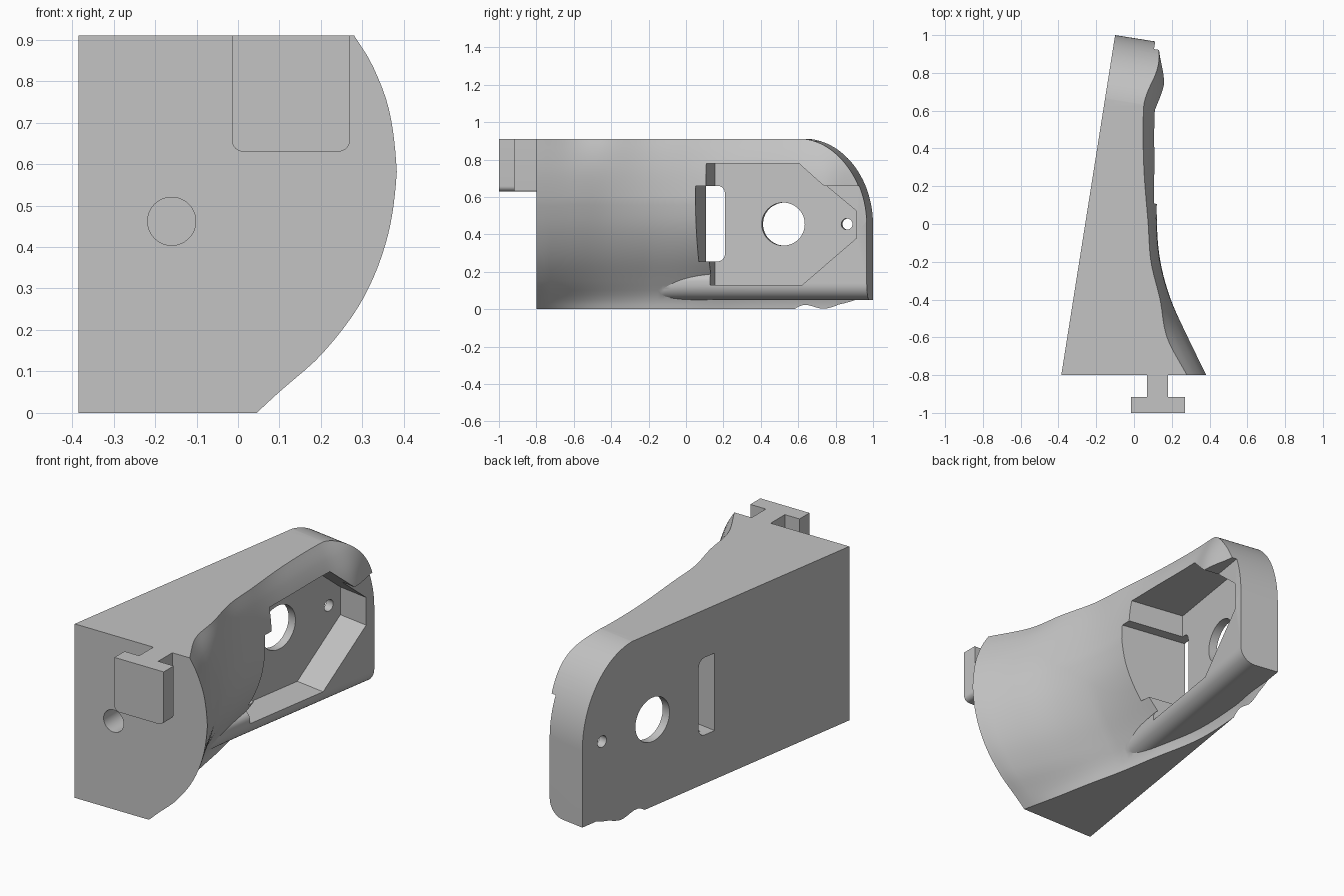
import bpy, bmesh, math
from mathutils import Vector

cube = bpy.data.objects.get("Cube")
if cube:
    bpy.data.objects.remove(cube, do_unlink=True)

grey = bpy.data.materials.new("plain grey")
grey.use_nodes = True
COLOR = (0.55, 0.55, 0.55, 1)
grey.diffuse_color = COLOR
grey.node_tree.nodes["Principled BSDF"].inputs["Base Color"].default_value = COLOR

# Frame of the slanted back wall: origin at its rear end, along it, and outward
ORIGIN = Vector((-0.1, 1.0, 0))
ALONG = Vector((0.285, 1.8, 0)).normalized()
OUT = Vector((ALONG.y, -ALONG.x, 0))


def wall_point(y, depth, z):
    return ORIGIN + ALONG * ((y - 1) / ALONG.y) + OUT * depth + Vector((0, 0, z))


def loft(name, rings):
    """Solid through a list of equal-length rings, capped at both ends."""
    bm = bmesh.new()
    rows = [[bm.verts.new(p) for p in ring] for ring in rings]
    n = len(rows[0])
    for a, b in zip(rows, rows[1:]):
        for i in range(n):
            j = (i + 1) % n
            bm.faces.new((a[i], a[j], b[j], b[i]))
    bm.faces.new(rows[0])
    bm.faces.new(rows[-1])
    bmesh.ops.recalc_face_normals(bm, faces=bm.faces)
    mesh = bpy.data.meshes.new(name)
    bm.to_mesh(mesh)
    bm.free()
    mesh.materials.append(grey)
    ob = bpy.data.objects.new(name, mesh)
    bpy.context.collection.objects.link(ob)
    return ob


def wall_prism(name, outline, near, far):
    """Prism square to the slanted wall; outline is (y, z) as read at the wall."""
    return loft(name, [[wall_point(y, depth, z) for y, z in outline] for depth in (near, far)])


def arc(cx, cz, rx, rz, start, end, steps=24):
    angles = [math.radians(start + (end - start) * i / steps) for i in range(steps + 1)]
    return [(cx + rx * math.cos(a), cz + rz * math.sin(a)) for a in angles]


def circle(cx, cz, r):
    return arc(cx, cz, r, r, 0, 352.5, 47)


def rect(y0, y1, z0, z1):
    return [(y0, z0), (y1, z0), (y1, z1), (y0, z1)]


def smooth(table, t):
    """Smooth interpolation of rows (t, values...)."""
    k = 0
    while k < len(table) - 2 and t > table[k + 1][0]:
        k += 1
    p, q = table[k], table[k + 1]
    before, after = table[max(k - 1, 0)], table[min(k + 2, len(table) - 1)]
    h = q[0] - p[0]
    u = min(max((t - p[0]) / h, 0), 1)
    result = []
    for c in range(1, len(p)):
        m0 = (q[c] - before[c]) / (q[0] - before[0]) * h
        m1 = (after[c] - p[c]) / (after[0] - p[0]) * h
        result.append((2*u**3 - 3*u*u + 1) * p[c] + (u**3 - 2*u*u + u) * m0
                      + (3*u*u - 2*u**3) * q[c] + (u**3 - u*u) * m1)
    return result


def combine(target, other, operation):
    mod = target.modifiers.new(operation, "BOOLEAN")
    mod.operation = operation
    mod.solver = "EXACT"
    mod.object = other
    bpy.context.view_layer.objects.active = target
    bpy.ops.object.modifier_apply(modifier=mod.name)
    bpy.data.objects.remove(other, do_unlink=True)


# Sculpted side: y, then x at the bottom, belly and top
SIDE = [(-0.8, 0.045, 0.383, 0.28), (-0.6, 0.0, 0.285, 0.175), (-0.4, -0.04, 0.195, 0.138),
        (-0.2, -0.085, 0.14, 0.09), (0, -0.12, 0.122, 0.075), (0.3, -0.175, 0.135, 0.052),
        (0.6, -0.165, 0.14, 0.05), (0.75, -0.14, 0.165, 0.07), (0.9, -0.125, 0.138, 0.1),
        (1.05, -0.12, 0.118, 0.1)]
# Height, then share of the way from bottom to belly, and from top to belly
SHAPE = [(0, 0, 1), (0.05, 0.16, 1), (0.14, 0.46, 1), (0.27, 0.75, 1), (0.42, 0.93, 1),
         (0.58, 1, 1), (0.73, 1, 0.82), (0.84, 1, 0.42), (0.91, 1, 0)]
TOP = 0.91


def body_ring(y):
    bottom, belly, top = smooth(SIDE, y)
    hollow = 1 + 0.8 * min(max((y + 0.75) / 0.55, 0), 1)
    ring = [Vector((-0.7, y, TOP)), Vector((-0.7, y, 0))]
    for i in range(37):
        z = TOP * i / 36
        low, high = smooth(SHAPE, z)
        x = bottom + (belly - bottom) * max(low, 0)**hollow if z < 0.58 else top + (belly - top) * high
        ring.append(Vector((x, y, z)))
    return ring


body = loft("body", [body_ring(-0.8 + 1.85 * i / 74) for i in range(75)])

# Flat rim around the pocket, stepped back under the overhanging hood
RIM = 0.215
combine(body, wall_prism("rim_cut", rect(0.18, 1.3, -0.1, 0.66), RIM, 1.0), "DIFFERENCE")
combine(body, wall_prism("rim_fill", rect(0.3, 1.1, 0.14, 0.6), -0.1, RIM), "UNION")

# Rounded lip along the lower edge: y at the wall, depth, top height
LIP = [(-0.25, 0.19, 0.12), (-0.2, 0.212, 0.145), (-0.1, RIM, 0.175), (0.04, RIM, 0.19),
       (0.5, RIM, 0.19), (1.1, RIM, 0.19)]


def lip_ring(y):
    depth, top = smooth(LIP, y)
    r = (top - 0.05) * 0.6
    s = (top - 0.05) * 0.3
    pts = arc(depth - r, 0.05 + r, r, r, -90, 0, 10) + arc(depth - s, top - s, s, s, 0, 90, 8)
    return [wall_point(y, n, z) for n, z in pts + [(-0.1, top), (-0.1, 0.05)]]


combine(body, loft("lip", [lip_ring(-0.25 + 1.35 * i / 40) for i in range(41)]), "UNION")

# Trim to the slanted wall, the square rear end and its rounded top corner
trim = [(-2, -0.2), (1, -0.2)] + arc(0.63, 0.45, 0.37, 0.462, 0, 90, 32) + [(-2, 1.0)]
combine(body, wall_prism("trim", trim, 0, 1.5), "INTERSECT")

# Pocket, cable slot and through holes
pocket = [(0.162, 0.13), (0.655, 0.13), (0.945, 0.38), (0.945, 0.525),
          (0.775, 0.667), (0.645, 0.78), (0.162, 0.78)]
combine(body, wall_prism("pocket", pocket, 0.045, 1.0), "DIFFERENCE")
slot = ([(0.108, 0.255)] + arc(0.175, 0.295, 0.04, 0.04, -90, 0, 8)
        + arc(0.175, 0.62, 0.04, 0.04, 0, 90, 8) + [(0.108, 0.66)])
combine(body, wall_prism("slot", slot, -0.1, 1.0), "DIFFERENCE")
for y, r in ((0.527, 0.115), (0.867, 0.03)):
    combine(body, wall_prism("hole", circle(y, 0.455, r), -0.1, 0.1), "DIFFERENCE")

# Blind hole in the front face
blind = [[Vector((x, y, z)) for x, z in circle(-0.16, 0.462, 0.058)] for y in (-0.9, -0.62)]
combine(body, loft("blind_hole", blind), "DIFFERENCE")


# T-shaped hanger on the front
def hanger(name, x0, x1, y0, y1, r):
    base = 0.63
    outline = (arc(x0 + r, base + r, r, r, 180, 270, 8)
               + arc(x1 - r, base + r, r, r, 270, 360, 8) + [(x1, TOP), (x0, TOP)])
    return loft(name, [[Vector((x, y, z)) for x, z in outline] for y in (y0, y1)])


parts = [body, hanger("hanger_plate", -0.015, 0.27, -1.0, -0.917, 0.028),
         hanger("hanger_stem", 0.07, 0.18, -0.92, -0.795, 0.004)]

for ob in parts:
    bpy.ops.object.select_all(action="DESELECT")
    ob.select_set(True)
    bpy.context.view_layer.objects.active = ob
    bpy.ops.object.shade_smooth_by_angle(angle=math.radians(30))
